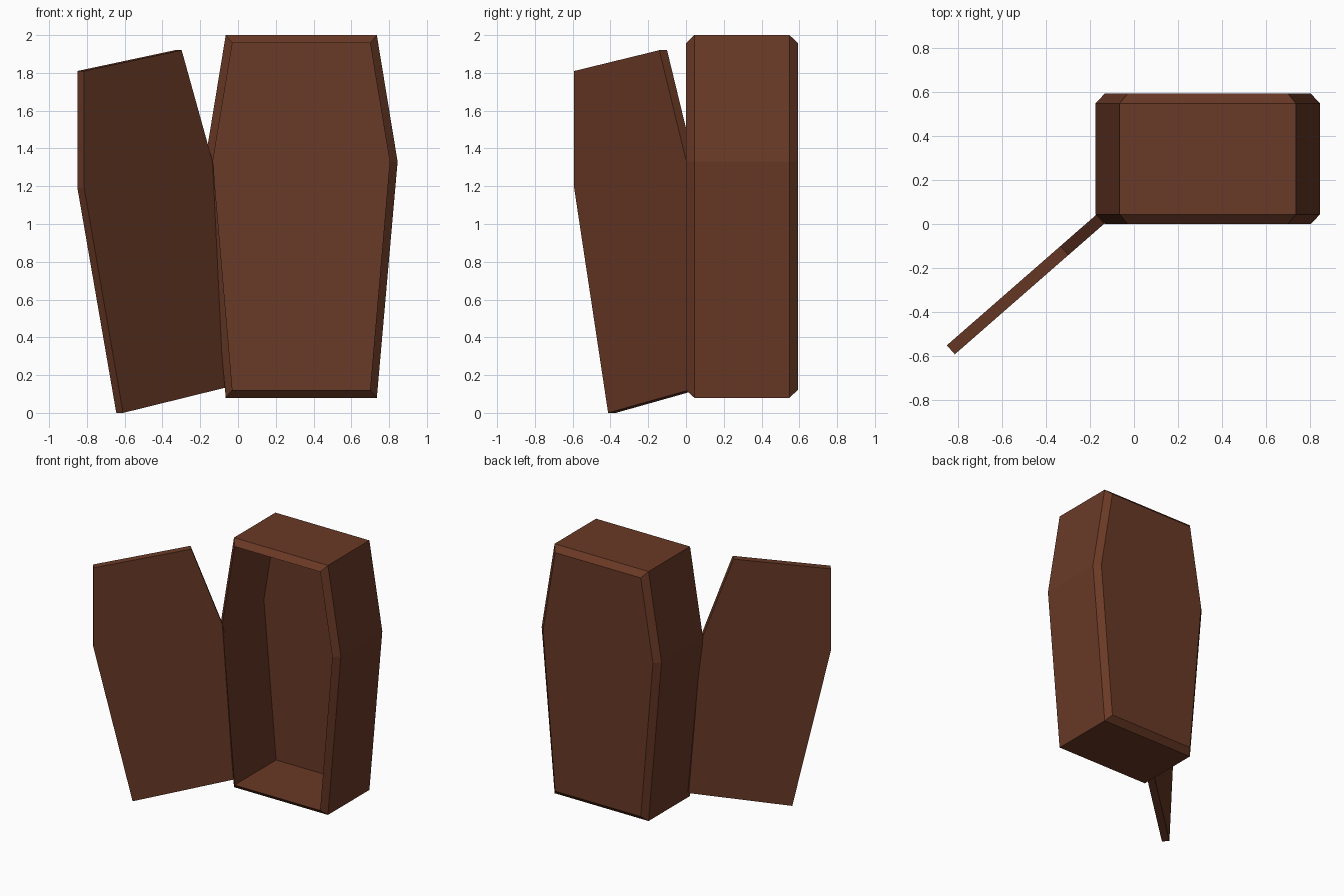
import bpy
import bmesh
from mathutils import Vector

if "Cube" in bpy.data.objects:
    bpy.data.objects.remove(bpy.data.objects["Cube"])

# one dark wood colour for everything
wood = bpy.data.materials.new("dark_wood")
wood.diffuse_color = (0.141, 0.041, 0.019, 1)
wood.use_nodes = True
wood.node_tree.nodes["Principled BSDF"].inputs["Base Color"].default_value = wood.diffuse_color


def make_object(name, bm):
    bmesh.ops.recalc_face_normals(bm, faces=bm.faces)
    mesh = bpy.data.meshes.new(name)
    bm.to_mesh(mesh)
    bm.free()
    mesh.materials.append(wood)
    obj = bpy.data.objects.new(name, mesh)
    bpy.context.collection.objects.link(obj)
    return obj


def loft(name, rings):
    """Join matching rings of points, capping the first and last ring."""
    bm = bmesh.new()
    loops = [[bm.verts.new(p) for p in ring] for ring in rings]
    for a, b in zip(loops, loops[1:]):
        for i in range(len(a)):
            j = (i + 1) % len(a)
            bm.faces.new((a[i], a[j], b[j], b[i]))
    bm.faces.new(loops[-1])
    if len(rings) == 2:
        bm.faces.new(loops[0])
    return make_object(name, bm)


def box_ring(y, inset):
    """Six-sided box outline at depth y, optionally inset."""
    cx, end, mid = 0.335, 0.40 - inset * 0.85, 0.51 - inset
    low, high, widest = 0.08 + inset, 2.0 - inset, 1.33
    half = [(end, low), (mid, widest), (end, high)]
    outline = half + [(-x, z) for x, z in reversed(half)]
    return [(cx + x, y, z) for x, z in outline]


# hollow box: inner back, sharp front rim, bevelled outside, outer back
rim = 0.042
loft_rings = [box_ring(0.505, rim), box_ring(0.0, rim), box_ring(0.044, 0),
              box_ring(0.548, 0), box_ring(0.592, rim)]
box = loft("box", loft_rings)
bm = bmesh.new()
bm.from_mesh(box.data)
# floor of the hollow
inner = [v for v in bm.verts if abs(v.co.y - 0.505) < 1e-4]
bmesh.ops.contextual_create(bm, geom=inner)
bmesh.ops.recalc_face_normals(bm, faces=bm.faces)
bm.to_mesh(box.data)
bm.free()

# lid: upright slab swung open at the left, tilted in its own plane
along = Vector((0.753, 0.658, 0))
thick = Vector((0.036, -0.041, 0))
start = Vector((-0.85, -0.551, 0))
lid_outline = [(0, 1.81), (0, 1.19), (0.273, 0), (1.0, 0.135),
               (0.91, 1.31), (0.685, 1.92)]
back = [start + along * u + Vector((0, 0, z)) for u, z in lid_outline]
loft("lid", [back, [p + thick for p in back]])
